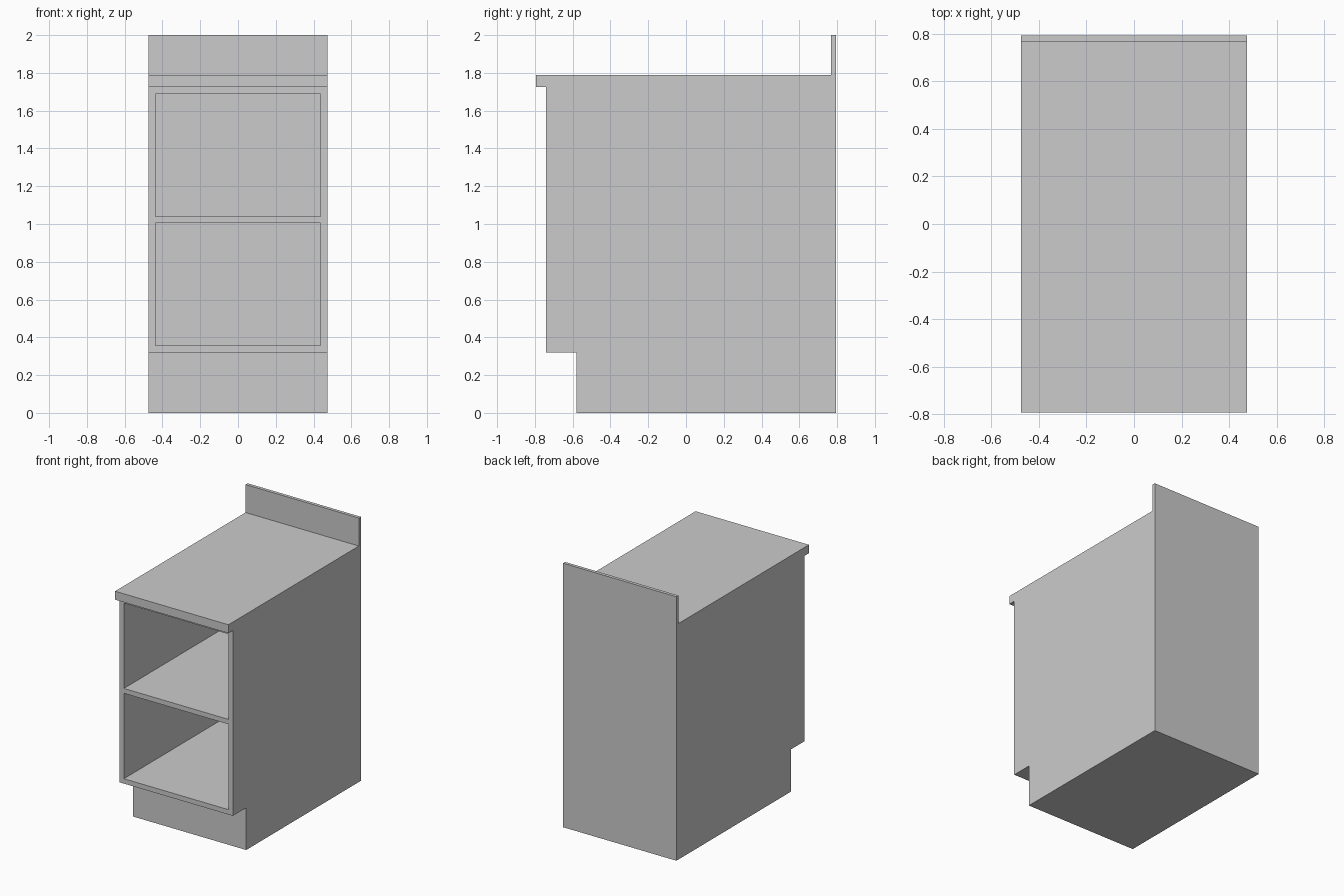
import bpy

if "Cube" in bpy.data.objects:
    bpy.data.objects.remove(bpy.data.objects["Cube"])

HALF_W = 0.475            # half width of the cabinet
PANEL = 0.037             # board thickness
FRONT, BACK = -0.74, 0.793


def box(name, lo, hi):
    """Axis-aligned box from two corners."""
    bpy.ops.mesh.primitive_cube_add(size=1, location=[(a + b) / 2 for a, b in zip(lo, hi)])
    ob = bpy.context.object
    ob.name = name
    ob.scale = [b - a for a, b in zip(lo, hi)]
    bpy.ops.object.transform_apply(location=False, rotation=False, scale=True)
    return ob


def extrude_profile(name, profile, half):
    """Extrude a (y, z) outline across x from -half to half."""
    n = len(profile)
    verts = [(x, y, z) for x in (-half, half) for y, z in profile]
    faces = [tuple(reversed(range(n))), tuple(range(n, 2 * n))]
    faces += [(i, (i + 1) % n, n + (i + 1) % n, n + i) for i in range(n)]
    mesh = bpy.data.meshes.new(name)
    mesh.from_pydata(verts, [], faces)
    ob = bpy.data.objects.new(name, mesh)
    bpy.context.collection.objects.link(ob)
    return ob


# Cabinet body: toe kick, carcass, worktop lip and backsplash in one side outline
body = extrude_profile("cabinet_body", [
    (-0.58, 0), (BACK, 0), (BACK, 2), (0.768, 2), (0.768, 1.788),
    (-0.793, 1.788), (-0.793, 1.724), (FRONT, 1.724), (FRONT, 0.32), (-0.58, 0.32),
], HALF_W)

# Open front compartment, leaving board-thick walls and back
inner = HALF_W - PANEL
cutter = box("compartment_cutter", (-inner, FRONT - 0.1, 0.32 + PANEL),
             (inner, BACK - PANEL, 1.724 - PANEL))
cut = body.modifiers.new("compartment", 'BOOLEAN')
cut.operation = 'DIFFERENCE'
cut.solver = 'EXACT'
cut.object = cutter
cutter.hide_render = True
cutter.hide_set(True)

# Middle shelf
box("shelf", (-inner, FRONT, 1.004), (inner, BACK - PANEL, 1.004 + PANEL))
